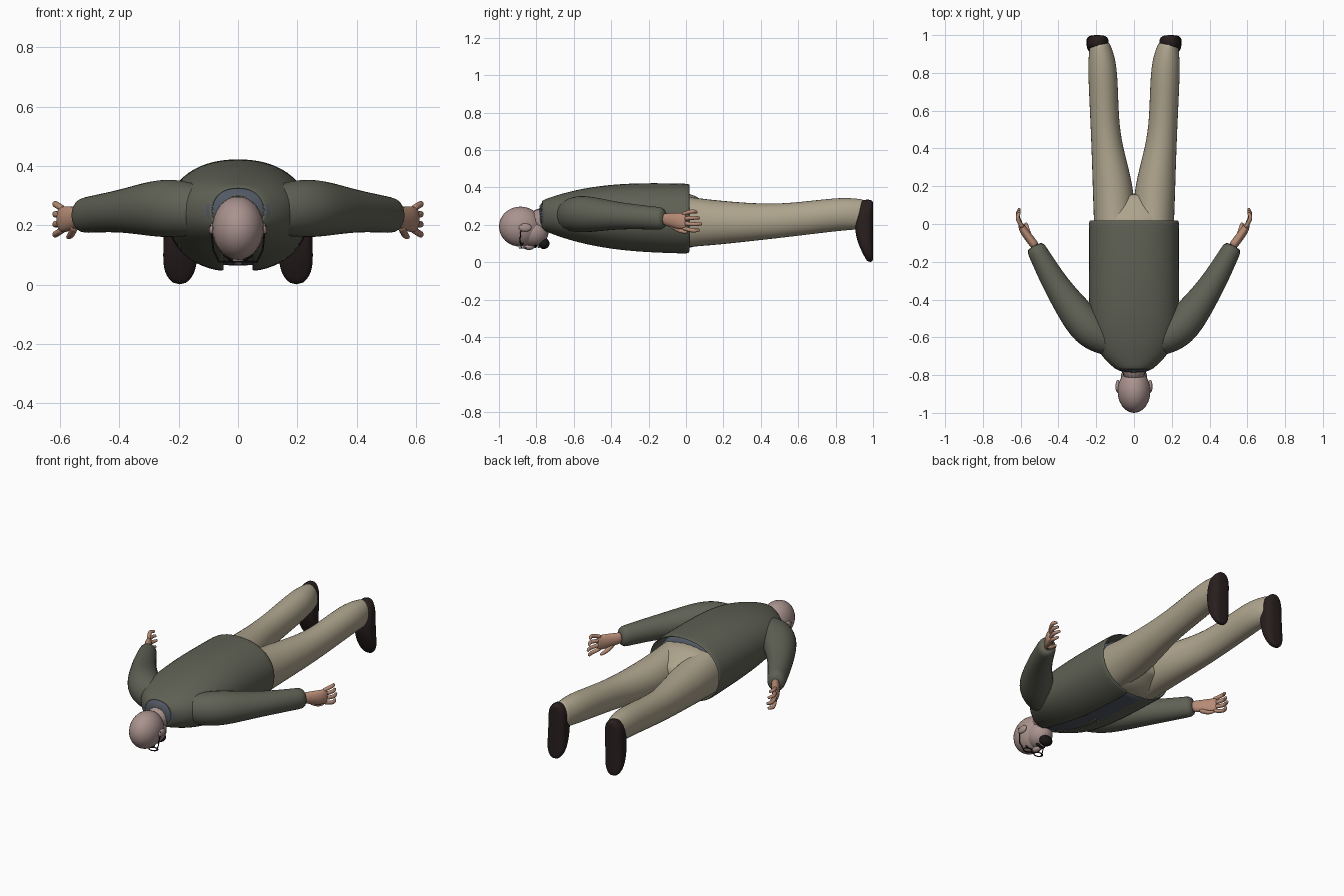
import bpy, bmesh, math
from mathutils import Vector

if "Cube" in bpy.data.objects:
    bpy.data.objects.remove(bpy.data.objects["Cube"])


def material(name, red, green, blue):
    mat = bpy.data.materials.new(name)
    mat.use_nodes = True
    mat.diffuse_color = (red, green, blue, 1)
    shader = mat.node_tree.nodes["Principled BSDF"]
    shader.inputs["Base Color"].default_value = mat.diffuse_color
    shader.inputs["Roughness"].default_value = 0.8
    return mat


OLIVE = material("olive jacket", .115, .12, .09)
KHAKI = material("khaki trousers", .42, .37, .265)
SKIN = material("face skin", .4, .29, .27)
HAND = material("hand skin", .47, .26, .18)
LEATHER = material("dark leather", .022, .013, .013)
SHIRT = material("blue grey shirt", .085, .1, .13)
HAIR = material("black hair and frames", .012, .009, .009)


def finish(name, bm, mat):
    """Turn the bmesh into a smooth-shaded object of one colour."""
    bmesh.ops.recalc_face_normals(bm, faces=bm.faces)
    mesh = bpy.data.meshes.new(name)
    bm.to_mesh(mesh)
    bm.free()
    mesh.materials.append(mat)
    for face in mesh.polygons:
        face.use_smooth = True
    ob = bpy.data.objects.new(name, mesh)
    bpy.context.collection.objects.link(ob)
    return ob


def spline(keys, steps=4):
    """Fill in rings between key rings along a smooth curve."""
    padded = [keys[0], *keys, keys[-1]]
    rings = []
    for before, start, end, after in zip(padded, padded[1:], padded[2:], padded[3:]):
        for step in range(steps):
            t = step / steps
            rings.append([b + t * (c - a) / 2 + t * t * (a - 2.5 * b + 2 * c - d / 2)
                          + t ** 3 * (1.5 * (b - c) + (d - a) / 2)
                          for a, b, c, d in zip(before, start, end, after)])
    return rings + [keys[-1]]


def signed_power(value, exponent):
    return math.copysign(abs(value) ** exponent, value)


def loft(name, rings, mat, side=1, up=(0, 0, 1), sides=16, power=2, gap=0, thickness=0):
    """Skin rings of (x, y, z, half width, half height) along their path.
    A gap leaves the skin open along its underside."""
    bm = bmesh.new()
    up = Vector(up).normalized()
    centres = [Vector(ring[:3]) for ring in rings]
    loops = []
    for i, (centre, ring) in enumerate(zip(centres, rings)):
        along = centres[min(i + 1, len(centres) - 1)] - centres[max(i - 1, 0)]
        across = along.cross(up).normalized()
        width, height = ring[3:]
        loop = []
        for k in range(sides + bool(gap)):
            angle = gap + (math.tau - 2 * gap) * k / sides
            point = (centre + across * width * signed_power(math.sin(angle), 2 / power)
                     - up * height * signed_power(math.cos(angle), 2 / power))
            loop.append(bm.verts.new((point.x * side, point.y, point.z)))
        loops.append(loop)
    for lower, upper in zip(loops, loops[1:]):
        for k in range(sides):
            j = (k + 1) % len(lower)
            bm.faces.new((lower[k], lower[j], upper[j], upper[k]))
    if not gap:
        bm.faces.new(loops[0])
        bm.faces.new(loops[-1])
    ob = finish(name, bm, mat)
    if thickness:
        ob.modifiers.new("thickness", "SOLIDIFY").thickness = thickness
    ob.modifiers.new("smooth", "SUBSURF").levels = 1
    return ob


def ball(name, location, radii, mat):
    bm = bmesh.new()
    bmesh.ops.create_uvsphere(bm, u_segments=24, v_segments=16, radius=1)
    bmesh.ops.scale(bm, vec=radii, verts=bm.verts)
    bmesh.ops.translate(bm, vec=location, verts=bm.verts)
    return finish(name, bm, mat)


def wire(name, path, cyclic=False):
    curve = bpy.data.curves.new(name, "CURVE")
    curve.dimensions = "3D"
    curve.bevel_depth = .003
    curve.bevel_resolution = 1
    line = curve.splines.new("POLY")
    line.points.add(len(path) - 1)
    for point, place in zip(line.points, path):
        point.co = (*place, 1)
    line.use_cyclic_u = cyclic
    curve.materials.append(HAIR)
    bpy.context.collection.objects.link(bpy.data.objects.new(name, curve))


def trunk(hem, scale):
    """Rings from hem to neck: straight waist, then sloping shoulders."""
    rings = []
    for k in range(17):
        t = k / 16
        rings.append((0, hem - .79 * t, .23 + .02 * t,
                      scale * (.23 - .15 * t ** 8), scale * (.18 - .11 * t ** 3)))
    return rings


# Jacket open down the front, with the shirt inside
loft("jacket_body", trunk(.02, 1), OLIVE, sides=28, power=2.2, gap=.17, thickness=-.01)
loft("shirt", trunk(0, .94), SHIRT, sides=28, power=2.2)

# Collars slanting from nape to throat
slant = (0, -.5, .9)
loft("jacket_collar", [(0, -.67, .22, .14, .1), (0, -.74, .22, .09, .1)],
     OLIVE, up=slant, sides=24, gap=.35, thickness=.012)
loft("shirt_collar", [(0, -.69, .22, .085, .09), (0, -.75, .215, .075, .085)],
     SHIRT, up=slant, sides=24, gap=.2, thickness=.008)

# Head and neck
ball("cranium", (0, -.885, .19), (.087, .115, .107), SKIN)
ball("jaw", (0, -.82, .16), (.07, .085, .075), SKIN)
loft("neck", [(0, -.85, .215, .066, .07), (0, -.68, .235, .075, .08)], SKIN)

# Face
ball("nose", (0, -.84, .083), (.018, .03, .018), SKIN)
ball("goatee", (0, -.76, .1), (.04, .03, .03), HAIR)
ball("moustache", (0, -.805, .09), (.032, .01, .014), HAIR)
ball("lips", (0, -.788, .085), (.02, .007, .01), SKIN)
wire("glasses_bridge", [(-.012, -.878, .076), (.012, -.878, .076)])

# Trouser seat joining both legs
loft("trouser_seat", spline([(0, -.06, .22, .21, .15), (0, .04, .22, .2, .14),
                             (0, .16, .21, .09, .07)]), KHAKI, sides=24, power=2.2)

for side, label in ((1, "left_"), (-1, "right_")):
    # Ear, eye and glasses
    ball(label + "ear", (.086 * side, -.86, .185), (.012, .034, .022), SKIN)
    ball(label + "eye", (.036 * side, -.876, .1), (.014, .008, .01), HAIR)
    turns = [math.tau * k / 20 for k in range(20)]
    wire(label + "lens_rim", [(side * .038 + .027 * math.cos(turn), -.872 + .02 * math.sin(turn), .076)
                              for turn in turns], cyclic=True)
    wire(label + "temple", [(.064 * side, -.88, .078), (.083 * side, -.888, .115),
                            (.092 * side, -.88, .2)])

    # Lapel widening towards the collar
    loft(label + "lapel", spline([(.036, -.36, .08, .008, .006), (.07, -.58, .13, .034, .009),
                                  (.085, -.7, .19, .016, .01)]), OLIVE, side, sides=10)

    # Sleeve from shoulder past the elbow to the cuff
    loft(label + "sleeve", spline([(.1, -.64, .25, .07, .08), (.24, -.55, .257, .1, .1),
                                   (.4, -.34, .247, .073, .073), (.53, -.11, .232, .05, .06)]),
         OLIVE, side)

    # Hand with curled fingers
    loft(label + "palm", spline([(.52, -.12, .23, .024, .032), (.58, -.04, .22, .023, .045),
                                 (.6, 0, .22, .015, .043)]), HAND, side, sides=12)
    for k, finger in enumerate(("index", "middle", "ring", "little")):
        spread = k - 1.5
        height = .22 + .024 * spread
        tip = .085 - .012 * abs(k - 1)
        loft(label + finger + "_finger",
             spline([(.59, -.02, height, .012, .012), (.616, tip / 2, height + .01 * spread, .012, .012),
                     (.605, tip, height + .008 * spread, .008, .008)]), HAND, side, sides=8)
    loft(label + "thumb", spline([(.55, -.085, .2, .016, .018), (.562, -.035, .17, .013, .014),
                                  (.573, .008, .16, .008, .008)]), HAND, side, sides=8)

    # Trouser leg
    loft(label + "trouser_leg", spline([(.1, -.1, .22, .11, .15), (.11, .16, .212, .11, .122),
                                        (.15, .48, .22, .08, .095), (.167, .82, .255, .077, .09),
                                        (.183, .96, .255, .052, .08)]), KHAKI, side)

    # Shoe from heel to toe, its sole lying on the plane y = 1
    shoe = []
    for k in range(13):
        t = k / 12
        depth = .03 - .015 * t + .025 * math.sin(math.pi * t)
        width = .02 + .038 * (1 - (2 * t - 1) ** 6)
        shoe.append((.188 + .01 * t, 1 - depth, .336 * (1 - t), width, depth))
    loft(label + "shoe", shoe, LEATHER, side, up=(0, 1, 0), sides=20, power=3)
